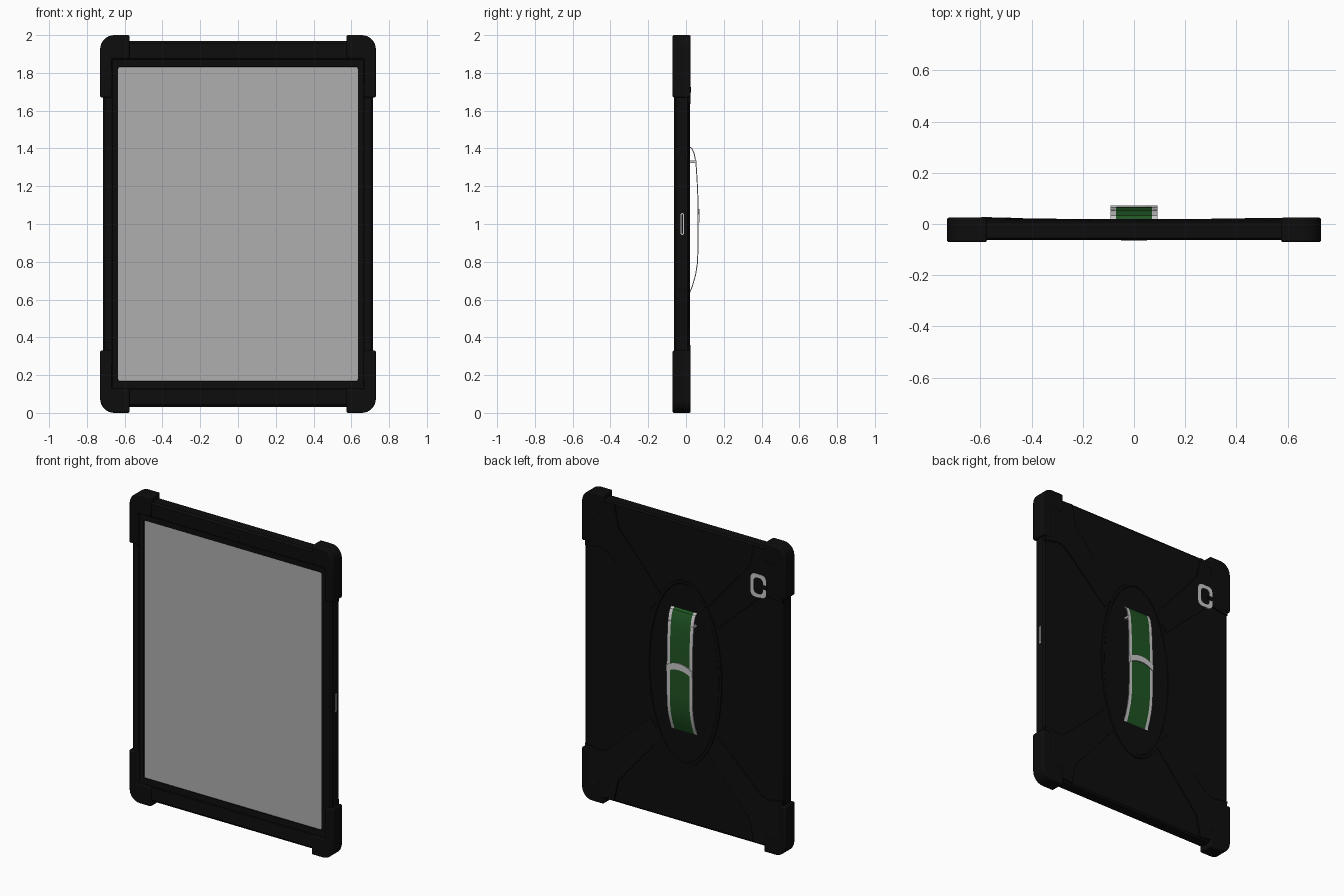
import bpy, bmesh, math
from mathutils import Vector

if "Cube" in bpy.data.objects:
    bpy.data.objects.remove(bpy.data.objects["Cube"])

ZC = 1.0  # height of the case centre


def material(name, rgb):
    m = bpy.data.materials.new(name)
    m.diffuse_color = (*rgb, 1)
    m.use_nodes = True
    m.node_tree.nodes["Principled BSDF"].inputs["Base Color"].default_value = m.diffuse_color
    return m


BLACK = material("black rubber", (0.004, 0.004, 0.004))
SCREEN = material("screen grey", (0.43, 0.43, 0.43))
GREEN = material("strap green", (0.014, 0.09, 0.017))
TRIM = material("light grey trim", (0.58, 0.57, 0.57))


def finish(bm, name, mats, bevel=0, smooth=True):
    bmesh.ops.recalc_face_normals(bm, faces=bm.faces[:])
    me = bpy.data.meshes.new(name)
    bm.to_mesh(me)
    bm.free()
    ob = bpy.data.objects.new(name, me)
    bpy.context.collection.objects.link(ob)
    for m in mats:
        me.materials.append(m)
    if smooth:
        bpy.ops.object.select_all(action='DESELECT')
        ob.select_set(True)
        bpy.context.view_layer.objects.active = ob
        bpy.ops.object.shade_smooth_by_angle(angle=math.radians(30))
    if bevel:
        b = ob.modifiers.new("bevel", 'BEVEL')
        b.width, b.segments, b.limit_method = bevel, 2, 'ANGLE'
    return ob


def rounded(hw, hh, r, y, cx=0, cz=ZC, n=6):
    """Rounded rectangle loop in the xz plane."""
    pts = []
    for k, (sx, sz) in enumerate(((1, 1), (-1, 1), (-1, -1), (1, -1))):
        for i in range(n + 1):
            a = math.pi / 2 * (k + i / n)
            pts.append((cx + sx * (hw - r) + r * math.cos(a), y,
                        cz + sz * (hh - r) + r * math.sin(a)))
    return pts


def ellipse(a, b, y, n=64):
    return [(a * math.cos(2 * math.pi * i / n), y, ZC + b * math.sin(2 * math.pi * i / n))
            for i in range(n)]


def loft(name, loops, mat, cap=True, closed=False):
    bm = bmesh.new()
    rows = [[bm.verts.new(p) for p in lp] for lp in loops]
    n = len(rows[0])
    pairs = list(zip(rows, rows[1:])) + ([(rows[-1], rows[0])] if closed else [])
    for a, b in pairs:
        for i in range(n):
            bm.faces.new((a[i], a[(i + 1) % n], b[(i + 1) % n], b[i]))
    if cap and not closed:
        bm.faces.new(rows[0])
        bm.faces.new(rows[-1])
    return finish(bm, name, [mat])


def prism(name, pts, y0, y1, mat, bevel=0):
    """Extrude an xz outline from y0 to y1; y1 may be a function of x, z."""
    top = y1 if callable(y1) else (lambda x, z: y1)
    bm = bmesh.new()
    a = [bm.verts.new((x, y0, z)) for x, z in pts]
    b = [bm.verts.new((x, top(x, z), z)) for x, z in pts]
    for i in range(len(pts)):
        j = (i + 1) % len(pts)
        bm.faces.new((a[i], a[j], b[j], b[i]))
    bm.faces.new(a)
    bm.faces.new(b)
    return finish(bm, name, [mat], bevel)


# case body with stepped front frame
loft("case_body", [
    rounded(0.634, 0.832, 0.008, -0.048),
    rounded(0.636, 0.834, 0.008, -0.056),
    rounded(0.664, 0.872, 0.02, -0.058),
    rounded(0.668, 0.876, 0.02, -0.062),
    rounded(0.704, 0.956, 0.05, -0.063),
    rounded(0.714, 0.969, 0.06, -0.054),
    rounded(0.714, 0.969, 0.06, 0.007),
    rounded(0.704, 0.958, 0.05, 0.015)], BLACK)

# screen
loft("screen", [rounded(0.634, 0.832, 0.008, -0.047), rounded(0.634, 0.832, 0.008, -0.053)], SCREEN)

# speaker slot above the screen
loft("speaker_slot", [rounded(0.05, 0.006, 0.005, -0.06, 0, 1.912),
                      rounded(0.05, 0.006, 0.005, -0.0645, 0, 1.912)], BLACK)

# corner bumpers and raised diagonal arms on the back, one per corner
R = 0.075
arc = [(0.73 - R + R * math.sin(t), 1.0 - R + R * math.cos(t))
       for t in [math.pi / 2 * i / 8 for i in range(9)]]
bumper = [(0.575, 1.0)] + arc + [(0.73, 0.67), (0.668, 0.67), (0.668, 0.876), (0.575, 0.876)]
arm = [(0.69, 0.945), (0.50, 0.962), (0.47, 0.82), (0.16, 0.46),
       (0.24, 0.35), (0.55, 0.64), (0.60, 0.66), (0.71, 0.64)]


def arm_height(x, z):
    t = min(1, max(0, (math.hypot(x, z - ZC) - 0.45) / 0.45))
    return 0.018 + 0.005 * t


for sx, xn in ((1, "right"), (-1, "left")):
    for sz, zn in ((1, "top"), (-1, "bottom")):
        prism(f"bumper_{zn}_{xn}", [(sx * x, ZC + sz * z) for x, z in bumper],
              -0.071, 0.025, BLACK, 0.007)
        prism(f"back_arm_{zn}_{xn}", [(sx * x, ZC + sz * z) for x, z in arm],
              0.005, arm_height, BLACK, 0.002)

# oval plate on the back
loft("back_oval", [ellipse(0.272, 0.60, 0.01), ellipse(0.268, 0.596, 0.0205),
                   ellipse(0.25, 0.578, 0.0205), ellipse(0.246, 0.574, 0.017)], BLACK)

# camera opening: light liner around a dark lens panel
CX, CZ = -0.535, 1.71
loft("camera_liner", [rounded(w, h, r, y, CX, CZ) for w, h, r, y in (
    (0.055, 0.075, 0.03, 0.012), (0.055, 0.075, 0.03, 0.025),
    (0.033, 0.052, 0.025, 0.025), (0.033, 0.052, 0.025, 0.012))], TRIM, closed=True)
loft("camera_panel", [rounded(0.035, 0.054, 0.025, 0.012, CX, CZ),
                      rounded(0.035, 0.054, 0.025, 0.0235, CX, CZ)], BLACK)
loft("camera_notch", [rounded(0.02, 0.014, 0.006, 0.02, CX - 0.04, CZ),
                      rounded(0.02, 0.014, 0.006, 0.0265, CX - 0.04, CZ)], BLACK)


# pill shaped port ring on the right edge
def pill(hy, hz, x):
    return [(x, -0.02 + p[0], p[2]) for p in rounded(hy, hz, hy * 0.99, 0)]


loft("side_port_ring", [pill(0.010, 0.058, 0.71), pill(0.010, 0.058, 0.716),
                        pill(0.005, 0.052, 0.716), pill(0.005, 0.052, 0.71)], TRIM, closed=True)
# side grip ridge on the right edge
loft("side_grip", [[(x, -0.02 + p[0], p[2]) for p in rounded(0.018, h, 0.015, 0)]
                   for x, h in ((0.71, 0.36), (0.7155, 0.35))], BLACK)

# hand strap: green centre with light borders
path = [(0.016, 1.412), (0.033, 1.402), (0.046, 1.372), (0.055, 1.325), (0.061, 1.24),
        (0.065, 1.15), (0.066, 1.0), (0.066, 0.86), (0.062, 0.785), (0.053, 0.73),
        (0.036, 0.67), (0.016, 0.62)]
xs = (-0.092, -0.07, 0.07, 0.092)
T = 0.005
bm = bmesh.new()
layers = []
for side in (0, 1):
    rows = []
    for i, (y, z) in enumerate(path):
        p, q = path[max(i - 1, 0)], path[min(i + 1, len(path) - 1)]
        d = Vector((q[0] - p[0], q[1] - p[1])).normalized()
        o = T * (1 - side)
        rows.append([bm.verts.new((x, y + d.y * o, z - d.x * o)) for x in xs])
    layers.append(rows)
for rows in layers:
    for a, b in zip(rows, rows[1:]):
        for i in range(3):
            bm.faces.new((a[i], a[i + 1], b[i + 1], b[i])).material_index = int(i != 1)
outer, inner = layers
for k in (0, 3):
    for i in range(len(path) - 1):
        f = bm.faces.new((outer[i][k], outer[i + 1][k], inner[i + 1][k], inner[i][k]))
        f.material_index = 1
for e in (0, -1):
    for i in range(3):
        bm.faces.new((outer[e][i], outer[e][i + 1], inner[e][i + 1], inner[e][i]))
finish(bm, "hand_strap", [GREEN, TRIM])

# curved seam band across the strap
N = 10
edge = [(-0.092 + 0.184 * i / N) for i in range(N + 1)]
bow = lambda x: 1.05 + 0.03 * (1 - (x / 0.092) ** 2)
prism("strap_band", [(x, bow(x)) for x in edge] + [(x, bow(x) - 0.042) for x in reversed(edge)],
      0.060, 0.0715, TRIM)

# small strap tabs near the upper end
for s, n in ((1, "right"), (-1, "left")):
    loft(f"strap_tab_{n}", [[(s * x, y, z) for x in (0.075, 0.09)] +
                            [(s * x, y, z - 0.012) for x in (0.09, 0.075)]
                            for y, z in ((0.015, 1.335), (0.055, 1.335))], TRIM)
